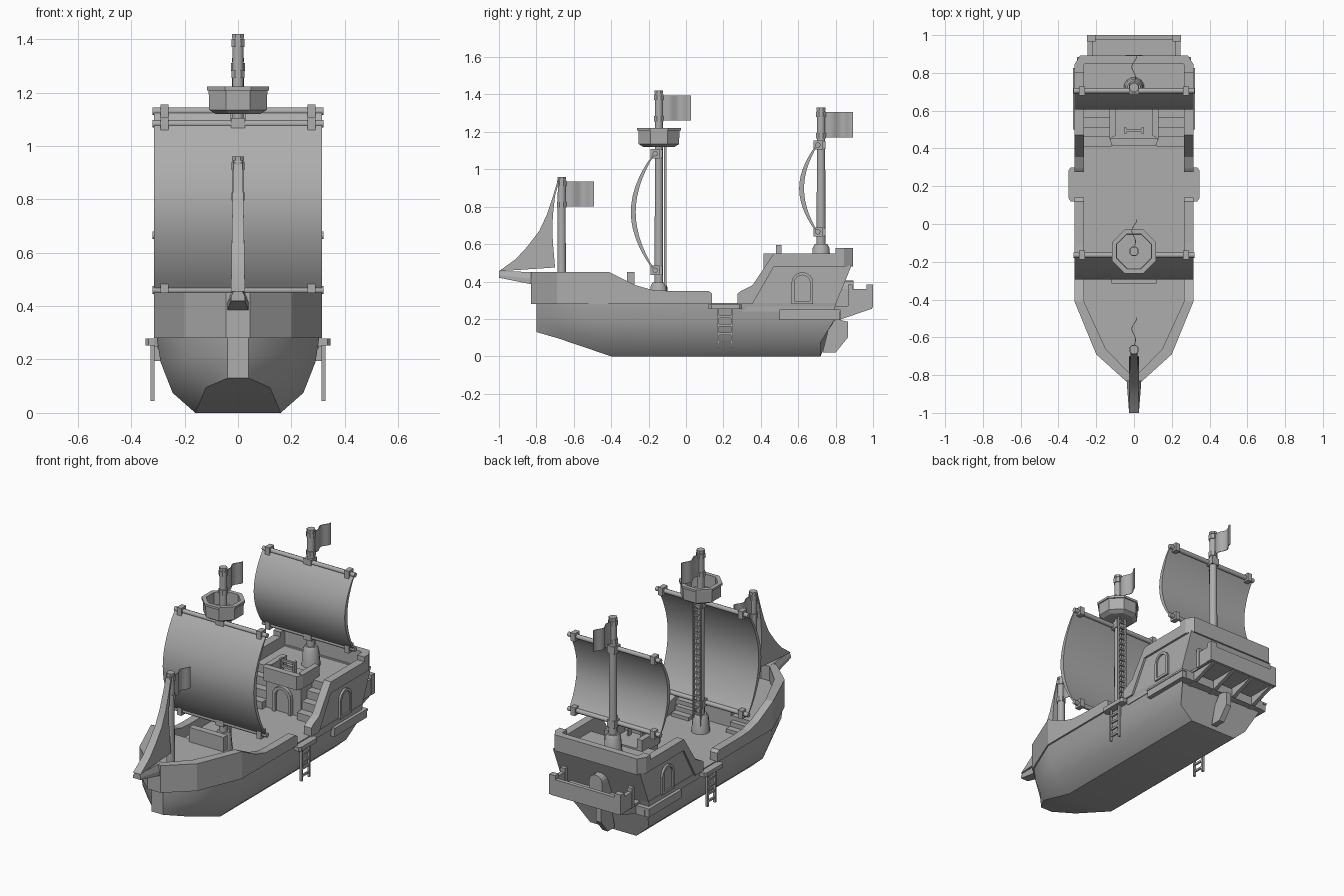
import bpy, bmesh, math
from mathutils import Vector

if "Cube" in bpy.data.objects:
    bpy.data.objects.remove(bpy.data.objects["Cube"])

grey = bpy.data.materials.new("plain grey")
grey.diffuse_color = (0.42, 0.42, 0.42, 1)
grey.use_nodes = True
grey.node_tree.nodes["Principled BSDF"].inputs["Base Color"].default_value = grey.diffuse_color


def finish(name, bm, smooth=None):
    bmesh.ops.recalc_face_normals(bm, faces=bm.faces)
    me = bpy.data.meshes.new(name)
    bm.to_mesh(me)
    bm.free()
    me.materials.append(grey)
    ob = bpy.data.objects.new(name, me)
    bpy.context.collection.objects.link(ob)
    if smooth:
        bpy.ops.object.select_all(action='DESELECT')
        ob.select_set(True)
        bpy.context.view_layer.objects.active = ob
        bpy.ops.object.shade_smooth_by_angle(angle=math.radians(smooth))
    return ob


def loft(name, rings, smooth=None):
    """Skin closed rings of points and cap both ends."""
    bm = bmesh.new()
    vs = [[bm.verts.new(p) for p in r] for r in rings]
    n = len(rings[0])
    for a, b in zip(vs, vs[1:]):
        for i in range(n):
            bm.faces.new((a[i], a[(i + 1) % n], b[(i + 1) % n], b[i]))
    bm.faces.new(vs[0])
    bm.faces.new(vs[-1])
    return finish(name, bm, smooth)


def side_prism(name, pts, x0, x1):
    return loft(name, [[(x, y, z) for y, z in pts] for x in (x0, x1)])


def front_prism(name, pts, y0, y1):
    return loft(name, [[(x, y, z) for x, z in pts] for y in (y0, y1)])


def deck_prism(name, pts, z0, z1):
    return loft(name, [[(x, y, z) for x, y in pts] for z in (z0, z1)])


def box(name, x0, x1, y0, y1, z0, z1):
    return deck_prism(name, [(x0, y0), (x1, y0), (x1, y1), (x0, y1)], z0, z1)


def turned(name, y, prof, n=12, smooth=35):
    """Stack of round rings (radius, z) about a vertical line."""
    return loft(name, [[(r * math.cos(2 * math.pi * (i + .5) / n),
                         y + r * math.sin(2 * math.pi * (i + .5) / n), z)
                        for i in range(n)] for r, z in prof], smooth)


def arch(cy, hw, z0, zs, n=8):
    """Arched outline with flat foot, spring height zs."""
    return [(cy - hw, z0)] + [(cy - hw * math.cos(math.pi * i / n),
            zs + hw * math.sin(math.pi * i / n)) for i in range(n + 1)] + [(cy + hw, z0)]


# lower hull, full width sections from bow to stern
half = [
    [(.04, -.80, .13), (.04, -.80, .17), (.04, -.80, .22), (.04, -.80, .285)],
    [(.12, -.68, .095), (.15, -.68, .14), (.185, -.68, .21), (.195, -.68, .285)],
    [(.16, -.40, 0), (.245, -.41, .075), (.29, -.42, .19), (.305, -.42, .285)],
    [(.16, .72, 0), (.245, .72, .075), (.29, .79, .19), (.305, .80, .285)]]
loft("hull", [s + [(-x, y, z) for x, y, z in reversed(s)] for s in half], 32)


# bulwarks: outer x, y, inner x, y, bottom z, top z
def bulwark(name, st):
    for s in (1, -1):
        loft(name, [[(s * a, b, e), (s * a, b, f), (s * c, d, f), (s * c, d, e)]
                    for a, b, c, d, e, f in st])


def straight(y, zb, zt):
    return (.315, y, .265, y, zb, zt)


bulwark("bow_bulwark", [(0, -.83, 0, -.785, .28, .45), (.045, -.83, .03, -.785, .28, .45),
        (.2, -.69, .15, -.66, .28, .45), straight(-.41, .28, .45), straight(-.36, .28, .425),
        straight(-.27, .28, .38), straight(-.18, .28, .355), straight(-.1, .28, .35),
        straight(.12, .28, .35), straight(.14, .28, .335)])
bulwark("aft_bulwark", [straight(.275, .28, .335), straight(.295, .28, .35),
        straight(.355, .28, .38), straight(.47, .48, .55), straight(.80, .48, .55)])
bulwark("stern_rail", [straight(.80, .48, .58), straight(.845, .48, .58),
        (.285, .893, .25, .85, .48, .58), (0, .893, 0, .85, .48, .58)])

# foredeck, its rail and steps
deck_prism("foredeck", [(-.27, -.28), (-.27, -.4), (-.16, -.66), (-.03, -.79),
           (.03, -.79), (.16, -.66), (.27, -.4), (.27, -.28)], .27, .36)
box("foredeck_rail", -.12, .12, -.315, -.275, .36, .45)
for s in (1, -1):
    for i in range(2):
        box("fore_step", s * .13, s * .25, -.29, -.25 + .04 * i, .28, .335 - .028 * i)

# aft castle: sides, transom, quarterdeck, cabin
for s in (1, -1):
    side_prism("aft_side", [(.30, .24), (.34, .28), (.45, .485), (.885, .485), (.785, .24)],
               s * .265, s * .302)
side_prism("transom", [(.74, .24), (.785, .24), (.885, .485), (.84, .485)], -.27, .27)
box("quarterdeck", -.27, .27, .60, .86, .45, .48)
box("cabin", -.12, .12, .45, .62, .28, .48)
bal = [(-.13, .62), (-.13, .45), (-.115, .415), (.115, .415), (.13, .45), (.13, .62)]
deck_prism("balcony_floor", bal, .465, .49)
inner = [(x * .73, .62 if y > .6 else .47) for x, y in bal]
for i in range(5):
    a, b, c, d = bal[i], bal[i + 1], inner[i + 1], inner[i]
    if i in (0, 4):
        deck_prism("balcony_rail", [a, b, c, d], .48, .55)
    else:
        deck_prism("balcony_rail", [a, b, (c[0], .455), (d[0], .455)], .48, .55)
for s in (1, -1):
    for i in range(4):
        box("aft_step", s * .12, s * .266, .41 + .05 * i, .62, .28 + .05 * i, .33 + .05 * i)
    box("hatch_side", s * .04, s * .052, .48, .51, .49, .595)
for z in (.54, .575):
    box("hatch_bar", -.05, .05, .488, .502, z, z + .015)


# arched frames: door and side windows
def arch_frame(name, cy, hw, z0, zs, t, make, d0, d1, d2):
    o, i = arch(cy, hw, z0, zs), arch(cy, hw - t, z0, zs)
    for k in range(len(o) - 1):
        make(name, [o[k], o[k + 1], i[k + 1], i[k]], d0, d1)
    make(name + "_panel", i, d0, d2)


arch_frame("door", 0, .065, .28, .385, .02, front_prism, .455, .428, .446)
for s in (1, -1):
    arch_frame("window", .622, .058, .29, .392, .016, side_prism, s * .295, s * .315, s * .306)
    box("window_sill", s * .295, s * .315, .564, .68, .28, .295)
    # side wale, boarding platform and ladder
    box("side_wale", s * .27, s * .318, .50, .82, .195, .245)
    box("wale_lip", s * .27, s * .322, .50, .825, .238, .25)
    deck_prism("boarding_platform", [(s * .26, .14), (s * .315, .12), (s * .335, .12),
               (s * .346, .135), (s * .346, .285), (s * .335, .30), (s * .315, .30),
               (s * .26, .28)], .252, .278)
    for y in (.165, .24):
        box("ladder_post", s * .312, s * .327, y, y + .012, .045, .255)
    for i in range(4):
        box("ladder_rung", s * .314, s * .325, .17, .25, .07 + .045 * i, .082 + .045 * i)

# stern gallery with brackets
box("gallery_floor", -.24, .24, .79, .995, .255, .27)
box("gallery_back", -.245, .245, .975, 1.0, .26, .36)
for s in (1, -1):
    box("gallery_side", s * .22, s * .245, .865, 1.0, .26, .36)
    box("gallery_post", s * .205, s * .248, .965, 1.0, .26, .385)
    box("gallery_post", s * .215, s * .248, .865, .89, .26, .385)
    for x in (.07, .22):
        side_prism("gallery_bracket", [(.77, .19), (.82, .195), (.995, .255), (.995, .27), (.77, .27)],
                   s * (x - .012), s * (x + .012))
box("stern_beam", -.29, .29, .77, .825, .195, .25)

# rudder and its housing
side_prism("rudder", [(.73, .02), (.80, .02), (.865, .10), (.865, .185), (.80, .20), (.76, .14)],
           -.018, .018)
front_prism("rudder_housing", arch(0, .045, .26, .36), .80, .895)

# bowsprit
loft("bowsprit", [[(-w, y, zb), (w, y, zb), (w, y, zm), (w * .65, y, zt), (-w * .65, y, zt), (-w, y, zm)]
     for y, w, zb, zm, zt in ((-1, .026, .42, .435, .455), (-.79, .042, .378, .41, .45))])


# masts with collars and flags
def mast(tag, y, z0, ztop, r, foot):
    turned(tag + "_mast", y, [(r * 1.15, z0), (r, ztop)])
    for z in (ztop - .165, ztop - .05):
        turned(tag + "_collar", y, [(r + .006, z), (r + .006, z + .03)], 8, None)
    turned(tag + "_cap", y, [(r + .003, ztop - .015), (r + .003, ztop)], 8, None)
    if foot:
        turned(tag + "_mast_foot", y, [(.055, z0), (.046, foot - .02), (.035, foot)])
    wave = [(.016 * math.sin(i / 12 * 2.6 * math.pi) * (.4 + .6 * i / 12), y + .02 + .152 * i / 12)
            for i in range(13)]
    loft(tag + "_flag", [[(x - .002, v, ztop - .16), (x + .002, v, ztop - .16),
         (x + .002, v, ztop - .025), (x - .002, v, ztop - .025)] for x, v in wave], 40)


mast("fore", -.665, .36, .96, .021, None)
mast("main", -.145, .28, 1.42, .021, .395)
mast("aft", .722, .48, 1.33, .022, .60)


# square sails, yards and clamps
def yard(tag, y, z):
    r = .0145
    loft(tag + "_yard", [[(x, y + r * math.cos(math.pi * i / 4), z + r * math.sin(math.pi * i / 4))
         for i in range(8)] for x in (-.32, .32)], 50)
    for s in (1, -1):
        box(tag + "_yard_clamp", s * .26, s * .291, y - .024, y + .024, z - .025, z + .025)
    box(tag + "_yard_mount", -.026, .026, y - .018, y + .04, z - .022, z + .022)


def square_sail(tag, y, zb, zt, depth):
    yard(tag, y, zb)
    yard(tag, y, zt)
    n = 14
    front, back = [], []
    for i in range(n + 1):
        t = i / n
        b = math.sin(math.pi * t) ** .85
        z = zb + (zt - zb) * t
        front.append((y - .006 - (depth - .006) * b, z))
        back.append((y + .002 - (depth - .024) * b, z))
    loft(tag + "_sail", [[(-.315, a[0], a[1]), (.315, a[0], a[1]), (.315, b[0], b[1]),
         (-.315, b[0], b[1])] for a, b in zip(front, back)], 40)


square_sail("main", -.165, .46, 1.083, .13)
square_sail("aft", .705, .665, 1.13, .10)

# jib: curved slab from fore mast head to bowsprit tip
fr = [(-1.0, .455), (-.91, .52), (-.85, .585), (-.785, .67), (-.745, .755), (-.71, .86), (-.685, .945)]
bk = [(-.70, .475), (-.705, .53), (-.711, .60), (-.715, .68), (-.711, .76), (-.70, .86), (-.675, .945)]
loft("jib_sail", [[(-w, a[0], a[1]), (w, a[0], a[1]), (w, b[0], b[1]), (-w, b[0], b[1])]
     for a, b, w in zip(fr, bk, (.026, .025, .024, .023, .021, .019, .017))], 40)

# mast ladder behind main mast
for s in (1, -1):
    box("mast_ladder_rail", s * .02, s * .028, -.118, -.104, .30, 1.13)
for i in range(22):
    box("mast_ladder_rung", -.024, .024, -.116, -.106, .33 + .036 * i, .34 + .036 * i)

# crow's nest: hollow octagonal tub
R = 1 / math.cos(math.pi / 8)
turned("lookout_tub", -.145, [(.085 * R, 1.12), (.108 * R, 1.135), (.11 * R, 1.208), (.117 * R, 1.208),
       (.117 * R, 1.222), (.092 * R, 1.222), (.09 * R, 1.145)], 8, None)
